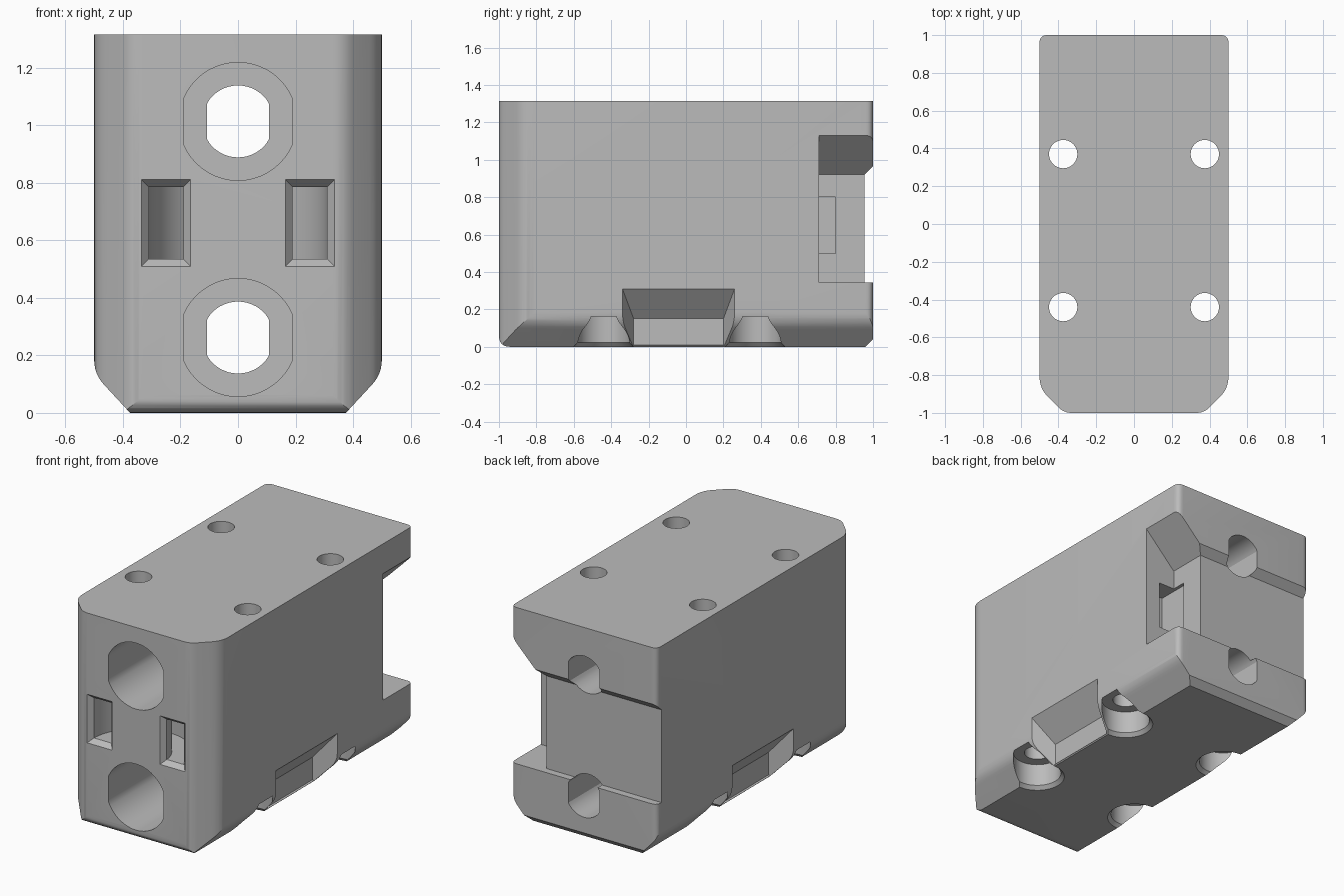
import bpy, bmesh, math
from mathutils import Vector

cube = bpy.data.objects.get("Cube")
if cube:
    bpy.data.objects.remove(cube, do_unlink=True)

grey = bpy.data.materials.new("plain_grey")
grey.use_nodes = True
COLOUR = (0.5, 0.5, 0.5, 1)
grey.diffuse_color = COLOUR
grey.node_tree.nodes["Principled BSDF"].inputs["Base Color"].default_value = COLOUR

# Which 3D point a profile point (a, b) at height h becomes
PLANE = {"x": lambda a, b, h: (h, a, b),
         "y": lambda a, b, h: (a, h, b),
         "z": lambda a, b, h: (a, b, h)}


def rounded(points):
    """Soften each (a, b, radius) corner with a short curve."""
    out = []
    for i, (a, b, *r) in enumerate(points):
        p = Vector((a, b))
        if not r:
            out.append(p)
            continue
        ends = []
        for q in (points[i - 1], points[(i + 1) % len(points)]):
            ends.append(p + (Vector(q[:2]) - p).normalized() * r[0])
        for k in range(7):
            t = k / 6
            out.append(ends[0] * (1 - t) ** 2 + p * 2 * t * (1 - t) + ends[1] * t * t)
    return out


def loft(name, low, high, axis, start, end):
    """Solid between two matching profiles along an axis."""
    bm = bmesh.new()
    rings = [[bm.verts.new(PLANE[axis](a, b, h)) for a, b in prof]
             for prof, h in ((low, start), (high, end))]
    n = len(low)
    bm.faces.new(rings[0])
    bm.faces.new(rings[1])
    for i in range(n):
        j = (i + 1) % n
        bm.faces.new((rings[0][i], rings[0][j], rings[1][j], rings[1][i]))
    bmesh.ops.recalc_face_normals(bm, faces=bm.faces)
    mesh = bpy.data.meshes.new(name)
    bm.to_mesh(mesh)
    bm.free()
    obj = bpy.data.objects.new(name, mesh)
    bpy.context.collection.objects.link(obj)
    mesh.materials.append(grey)
    return obj


def prism(name, points, axis, start, end):
    prof = rounded(points)
    return loft(name, prof, prof, axis, start, end)


def circle(ca, cb, r, limit=9, n=48):
    """Circle, optionally flattened at both sides."""
    return [(ca + max(-limit, min(limit, r * math.cos(k * math.tau / n))),
             cb + r * math.sin(k * math.tau / n)) for k in range(n)]


def rect(a0, a1, b0, b1):
    return [(a0, b0), (a1, b0), (a1, b1), (a0, b1)]


def combine(tool, operation="DIFFERENCE"):
    mod = block.modifiers.new("shape", "BOOLEAN")
    mod.operation, mod.solver, mod.object = operation, "EXACT", tool
    bpy.context.view_layer.objects.active = block
    bpy.ops.object.modifier_apply(modifier=mod.name)
    bpy.data.objects.remove(tool, do_unlink=True)


# Main block: plan, front and side outlines intersected
TOP = 1.315
block = prism("housing_block", [
    (-0.37, -1, 0.04), (0.37, -1, 0.04), (0.5, -0.87, 0.06),
    (0.5, 1, 0.04), (-0.5, 1, 0.04), (-0.5, -0.87, 0.06)], "z", 0, TOP)
combine(prism("front_outline", [
    (-0.375, 0), (0.375, 0), (0.5, 0.135, 0.05), (0.5, 1.5),
    (-0.5, 1.5), (-0.5, 0.135, 0.05)], "y", -2, 2), "INTERSECT")
combine(prism("side_outline", [
    (-1, 0, 0.06), (0.96, 0), (1, 0.04), (1, 1.5), (-1, 1.5)],
    "x", -2, 2), "INTERSECT")

# Shallow band across the back and the deep corner notch
combine(prism("back_band", [
    (0.955, 0.345), (1.1, 0.345), (1.1, 1.065), (0.955, 0.92)], "x", -2, 2))
combine(prism("corner_notch", [
    (0.29, 0.345), (0.7, 0.345), (0.7, 1.33), (0.29, 0.92)], "y", 0.71, 2))
combine(prism("notch_pocket", rect(0.27, 0.4, 0.5, 0.8), "y", 0.58, 0.8))

# Two long stepped bores from front to back
for z in (0.262, 1.013):
    combine(loft("wide_bore", circle(0, z, 0.205, 0.19),
                 circle(0, z, 0.205, 0.19), "y", -2, 0.5))
    combine(loft("narrow_bore", circle(0, z, 0.125, 0.107),
                 circle(0, z, 0.125, 0.107), "y", 0.4, 2))

# Curved strap tunnel joining the two front windows
arc = [math.pi * k / 32 for k in range(33)]
tunnel = [(0.31 * math.cos(t), -0.98 + 0.31 * math.sin(t)) for t in arc]
tunnel += [(0.19 * math.cos(t), -0.98 + 0.19 * math.sin(t)) for t in reversed(arc)]
combine(loft("strap_tunnel", tunnel, tunnel, "z", 0.535, 0.785))
for s in (-1, 1):
    c = s * 0.25
    combine(loft("window_bevel", rect(c - 0.09, c + 0.09, 0.505, 0.815),
                 rect(c - 0.06, c + 0.06, 0.535, 0.785), "y", -1.005, -0.97))

for s in (-1, 1):
    # Vertical screw holes with countersunk head pockets underneath
    for y in (-0.44, 0.37):
        x = s * 0.375
        combine(loft("screw_hole", circle(x, y, 0.075),
                     circle(x, y, 0.075), "z", -1, 2))
        combine(loft("head_pocket", circle(x, y, 0.14),
                     circle(x, y, 0.14), "z", -0.1, 0.162))
        combine(loft("pocket_lip", circle(x, y, 0.165),
                     circle(x, y, 0.14), "z", -0.005, 0.022))
    # Flared grip recess between the screw pockets
    inner = rounded([(-0.28, 0.01), (0.2, 0.01), (0.2, 0.15), (-0.28, 0.15)])
    outer = rounded([(-0.34, -0.03), (0.26, -0.03), (0.26, 0.31), (-0.34, 0.31)])
    combine(loft("grip_recess", inner, outer, "x", s * 0.37, s * 0.501))

# Smooth the rounded surfaces while keeping real edges crisp
bpy.ops.object.select_all(action="DESELECT")
block.select_set(True)
bpy.context.view_layer.objects.active = block
bpy.ops.object.shade_smooth_by_angle(angle=math.radians(25))
